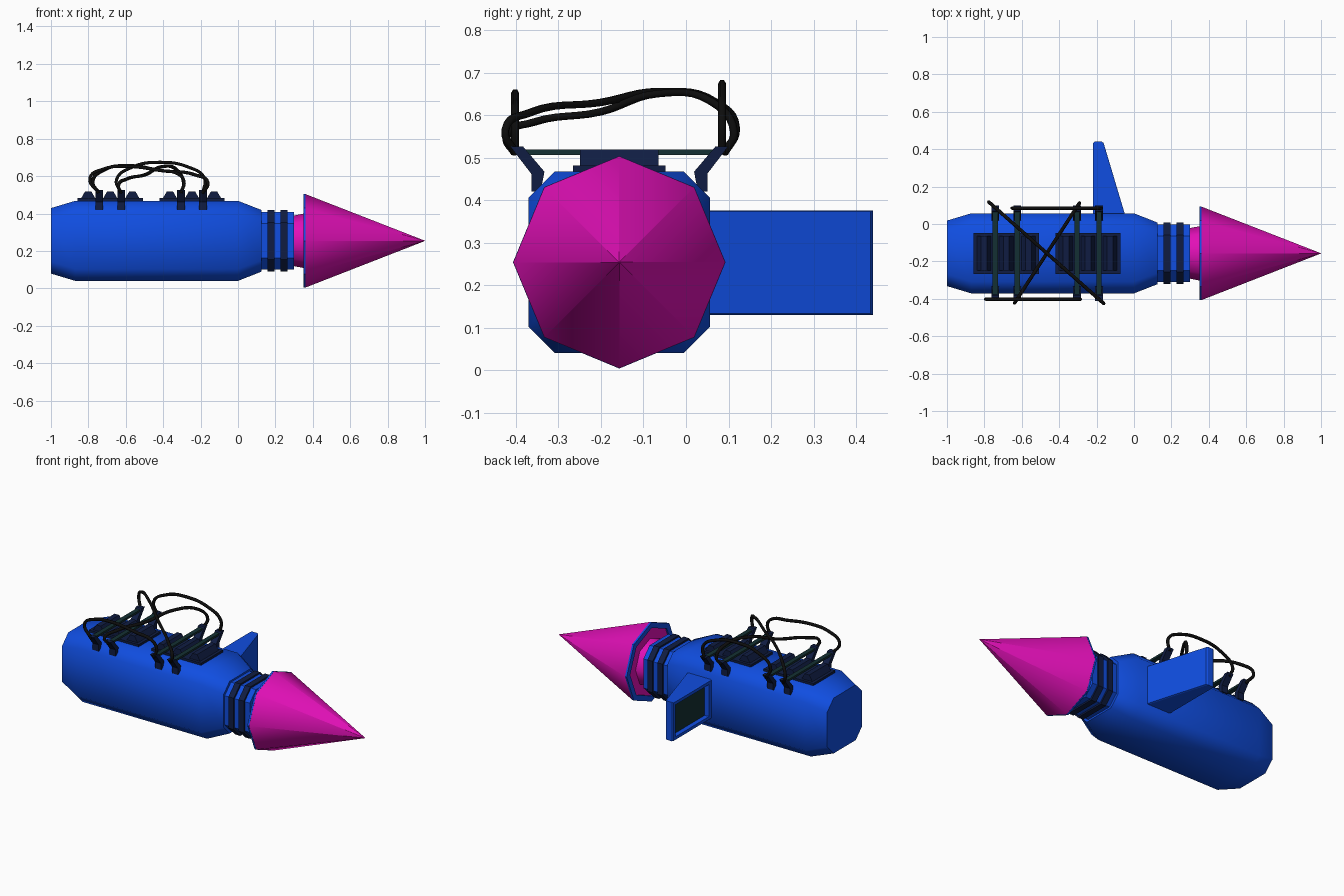
import bpy, bmesh, math
from mathutils import Vector

if "Cube" in bpy.data.objects:
    bpy.data.objects.remove(bpy.data.objects["Cube"])

CY, CZ = -0.157, 0.254  # long axis of the body


def material(name, rgb):
    m = bpy.data.materials.new(name)
    m.diffuse_color = (*rgb, 1)
    m.use_nodes = True
    m.node_tree.nodes["Principled BSDF"].inputs["Base Color"].default_value = m.diffuse_color
    return m


BLUE = material("blue", (0.005, 0.075, 0.75))
PINK = material("magenta", (0.75, 0.005, 0.47))
NAVY = material("navy", (0.005, 0.012, 0.055))
TEAL = material("dark_teal", (0.007, 0.03, 0.033))
BLACK = material("black", (0.004, 0.004, 0.004))


def loft(name, loops, mat, smooth=None, caps=True):
    """Skin a list of equally sized loops of points."""
    bm = bmesh.new()
    rows = [[bm.verts.new(p) for p in loop] for loop in loops]
    n = len(rows[0])
    for a, b in zip(rows, rows[1:]):
        for i in range(n):
            bm.faces.new((a[i], a[(i + 1) % n], b[(i + 1) % n], b[i]))
    if caps:
        bm.faces.new(rows[0])
        bm.faces.new(rows[-1])
    bmesh.ops.remove_doubles(bm, verts=bm.verts, dist=1e-5)
    bmesh.ops.recalc_face_normals(bm, faces=bm.faces)
    me = bpy.data.meshes.new(name)
    bm.to_mesh(me)
    bm.free()
    ob = bpy.data.objects.new(name, me)
    bpy.context.collection.objects.link(ob)
    me.materials.append(mat)
    if smooth:
        bpy.ops.object.select_all(action='DESELECT')
        ob.select_set(True)
        bpy.context.view_layer.objects.active = ob
        bpy.ops.object.shade_smooth_by_angle(angle=math.radians(smooth))
    return ob


def cut_square(x, h, c):
    """Square with cut corners, across the long axis."""
    k = h - c
    pts = [(h, -k), (h, k), (k, h), (-k, h), (-h, k), (-h, -k), (-k, -h), (k, -h)]
    return [(x, CY + y, CZ + z) for y, z in pts]


def octagon(x, r):
    return [(x, CY + r * math.cos(i * math.pi / 4), CZ + r * math.sin(i * math.pi / 4))
            for i in range(8)]


def extrude(name, profile, axis, lo, hi, mat):
    """Push a 2D profile along x (profile y,z) or y (profile x,z)."""
    def at(t):
        return [(t, a, b) if axis == 'x' else (a, t, b) for a, b in profile]
    return loft(name, [at(lo), at(hi)], mat)


def box(name, x0, x1, y0, y1, z0, z1, mat):
    return extrude(name, [(y0, z0), (y1, z0), (y1, z1), (y0, z1)], 'x', x0, x1, mat)


# Main hull, neck and neck bands
loft("hull", [cut_square(-1.0, 0.175, 0.065), cut_square(-0.87, 0.214, 0.063),
              cut_square(0.0, 0.214, 0.063), cut_square(0.125, 0.165, 0.06)], BLUE, 50)
loft("neck", [cut_square(0.12, 0.154, 0.062), cut_square(0.30, 0.154, 0.062)], BLUE, 30)
for i, x in enumerate((0.158, 0.228)):
    loft(f"neck_band_{i + 1}", [cut_square(x, 0.164, 0.065), cut_square(x + 0.037, 0.164, 0.065)],
         NAVY, 30)

# Nose: flared stub, blue rim and octagonal cone
loft("nose_stub", [octagon(0.298, 0.135), octagon(0.36, 0.147)], PINK, 50)
loft("nose_rim", [octagon(0.362, 0.25), octagon(0.35, 0.25), octagon(0.35, 0.215),
                  octagon(0.362, 0.215), octagon(0.362, 0.25)], BLUE, 30, caps=False)
loft("nose_cone", [octagon(0.36, 0.25), octagon(1.0, 0.0005)], PINK, 50)

# Side scoop: tapered fin with a recessed opening facing the tail
ZL, ZH = 0.13, 0.376


def scoop_loop(x_of_y, y0, y1, z0, z1):
    return [(x_of_y(y), y, z) for y, z in ((y0, z0), (y1, z0), (y1, z1), (y0, z1))]


def lead(y):
    return -0.048 - 0.115 * (y - 0.05) / 0.385


loft("side_scoop", [scoop_loop(lambda y: -0.19, 0.09, 0.41, ZL + 0.025, ZH - 0.025),
                    scoop_loop(lambda y: -0.218, 0.08, 0.415, ZL + 0.022, ZH - 0.022),
                    scoop_loop(lambda y: -0.218, 0.04, 0.434, ZL + 0.003, ZH - 0.003),
                    scoop_loop(lambda y: -0.21, 0.04, 0.44, ZL, ZH),
                    scoop_loop(lambda y: lead(y) - 0.008, 0.04, 0.44, ZL, ZH),
                    scoop_loop(lead, 0.04, 0.434, ZL + 0.003, ZH - 0.003)], BLUE)
box("scoop_inside", -0.192, -0.189, 0.09, 0.41, ZL + 0.025, ZH - 0.025, TEAL)

# Two ridged racks on the roof, each holding two cross bars
bracket = [(-0.256, 0.272), (-0.226, 0.272), (-0.176, 0.213), (-0.185, 0.166),
           (-0.207, 0.166), (-0.207, 0.208)]
bar = 0
for r, cx in enumerate((-0.683, -0.246)):
    box(f"rack_plate_{r + 1}", cx - 0.174, cx + 0.174, CY - 0.109, CY + 0.109, 0.46, 0.482, NAVY)
    for i in (-1, 0, 1):
        x = cx + i * 0.118
        extrude(f"rack_ridge_{r + 1}_{i + 2}",
                [(x - 0.04, 0.478), (x + 0.04, 0.478), (x + 0.016, 0.519), (x - 0.016, 0.519)],
                'y', CY - 0.092, CY + 0.092, NAVY)
    for s in (-0.5, 0.5):
        x = cx + s * 0.118
        bar += 1
        box(f"cross_bar_{bar}", x - 0.014, x + 0.014, CY - 0.235, CY + 0.235, 0.506, 0.519, TEAL)
        for side in (1, -1):
            extrude(f"bar_bracket_{bar}_{'front' if side > 0 else 'back'}",
                    [(CY + side * a, CZ + b) for a, b in bracket], 'x', x - 0.021, x + 0.021, NAVY)


# Slack cables joining the bar ends
def cable(name, pts, r=0.0095):
    cu = bpy.data.curves.new(name, 'CURVE')
    cu.dimensions = '3D'
    cu.bevel_depth = r
    cu.bevel_resolution = 1
    cu.resolution_u = 6
    cu.use_fill_caps = True
    sp = cu.splines.new('BEZIER')
    sp.bezier_points.add(len(pts) - 1)
    for bp, p in zip(sp.bezier_points, pts):
        bp.co = Vector(p)
        bp.handle_left_type = bp.handle_right_type = 'AUTO'
    cu.materials.append(BLACK)
    bpy.context.collection.objects.link(bpy.data.objects.new(name, cu))


def flat_cable(name, y, pts):
    cable(name, [(x, y, z) for x, z in pts])


def diagonal_cable(name, a, b, pts):
    """pts are (y, z); x follows the straight line from a to b in plan."""
    cable(name, [(a[0] + (b[0] - a[0]) * (y - a[1]) / (b[1] - a[1]), y, z) for y, z in pts])


flat_cable("cable_front", -0.402, [(-0.745, 0.51), (-0.792, 0.59), (-0.72, 0.638), (-0.6, 0.652),
                                   (-0.43, 0.632), (-0.315, 0.608), (-0.288, 0.57), (-0.306, 0.51)])
flat_cable("cable_back", 0.085, [(-0.624, 0.51), (-0.65, 0.58), (-0.56, 0.65), (-0.42, 0.674),
                                 (-0.27, 0.65), (-0.18, 0.59), (-0.188, 0.51)])
diagonal_cable("cable_cross_1", (-0.745, 0.09), (-0.19, -0.40),
               [(0.088, 0.51), (0.118, 0.57), (0.07, 0.63), (-0.06, 0.656), (-0.2, 0.63),
                (-0.37, 0.605), (-0.425, 0.565), (-0.40, 0.51)])
diagonal_cable("cable_cross_2", (-0.306, 0.09), (-0.624, -0.40),
               [(0.09, 0.51), (0.113, 0.56), (0.06, 0.632), (-0.07, 0.65), (-0.2, 0.608),
                (-0.36, 0.583), (-0.422, 0.55), (-0.402, 0.51)])
